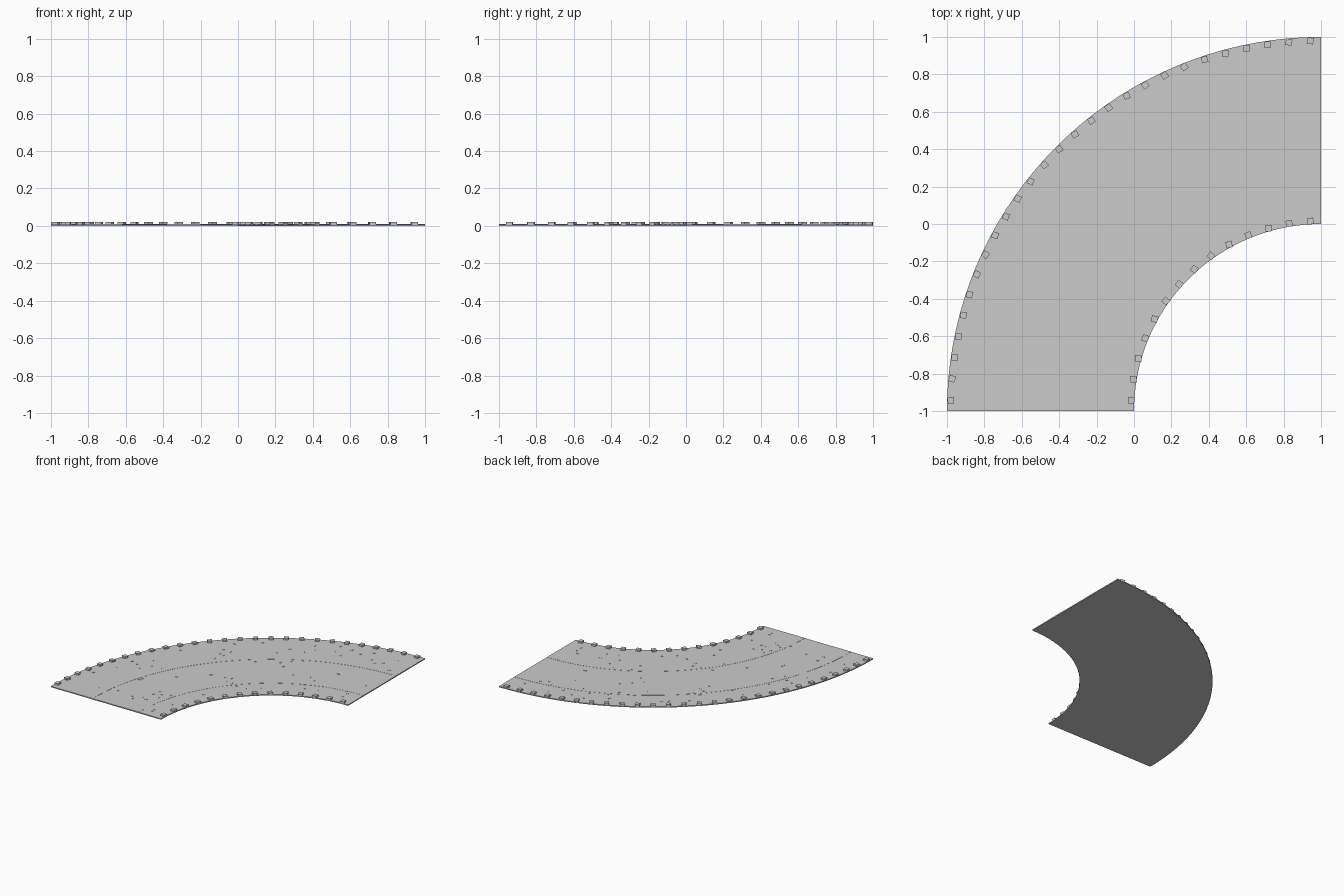
import bpy, bmesh, math, random
from mathutils import Matrix, Vector

if "Cube" in bpy.data.objects:
    bpy.data.objects.remove(bpy.data.objects["Cube"])

random.seed(4)
CX, CY = 1.0, -1.0        # centre of the bend
R_IN, R_OUT = 1.0, 2.0
TOP = 0.008


def at(r, deg, z):
    a = math.radians(deg)
    return Vector((CX + r * math.cos(a), CY + r * math.sin(a), z))


def finish(bm, name):
    bmesh.ops.recalc_face_normals(bm, faces=bm.faces)
    mesh = bpy.data.meshes.new(name)
    bm.to_mesh(mesh)
    bm.free()
    ob = bpy.data.objects.new(name, mesh)
    bpy.context.collection.objects.link(ob)
    return ob


def sweep(name, profile, steps=36):
    """Sweep a closed (radius, z) profile through the quarter turn."""
    bm = bmesh.new()
    rings = [[bm.verts.new(at(r, 90 + 90 * i / steps, z)) for r, z in profile]
             for i in range(steps + 1)]
    n = len(profile)
    for a, b in zip(rings, rings[1:]):
        for j in range(n):
            k = (j + 1) % n
            bm.faces.new((a[j], a[k], b[k], b[j]))
    bm.faces.new(rings[0])
    bm.faces.new(rings[-1])
    return finish(bm, name)


def add_box(bm, pos, yaw, size):
    m = (Matrix.Translation(pos) @ Matrix.Rotation(yaw, 4, 'Z')
         @ Matrix.Diagonal((*size, 1)))
    bmesh.ops.create_cube(bm, size=1, matrix=m)


def edge_stones(name, r, count):
    bm = bmesh.new()
    for i in range(count):
        deg = 90 + 90 * (i + 0.5) / count
        yaw = math.radians(deg + random.uniform(-18, 18))
        add_box(bm, at(r, deg, 0.0145), yaw, (0.034, 0.034, 0.015))
    return finish(bm, name)


# road bed
sweep("road_bed", [(R_IN, 0), (R_OUT, 0), (R_OUT, TOP), (R_IN, TOP)])

# two thin wheel tracks lying on the bed
for name, r0, r1 in (("inner_track", 1.2, 1.38), ("outer_track", 1.62, 1.8)):
    sweep(name, [(r0, TOP - 0.002), (r1, TOP - 0.002),
                 (r1, TOP + 0.001), (r0, TOP + 0.001)])

# stones lining both edges
edge_stones("outer_edge_stones", 1.98, 27)
edge_stones("inner_edge_stones", 1.017, 14)

# flat gravel scattered over the surface
bm = bmesh.new()
for _ in range(90):
    s = random.uniform(0.01, 0.02)
    add_box(bm, at(random.uniform(1.08, 1.92), random.uniform(93, 177), TOP + 0.0005),
            random.uniform(0, math.pi), (s, s * 0.8, 0.004))
finish(bm, "gravel")
